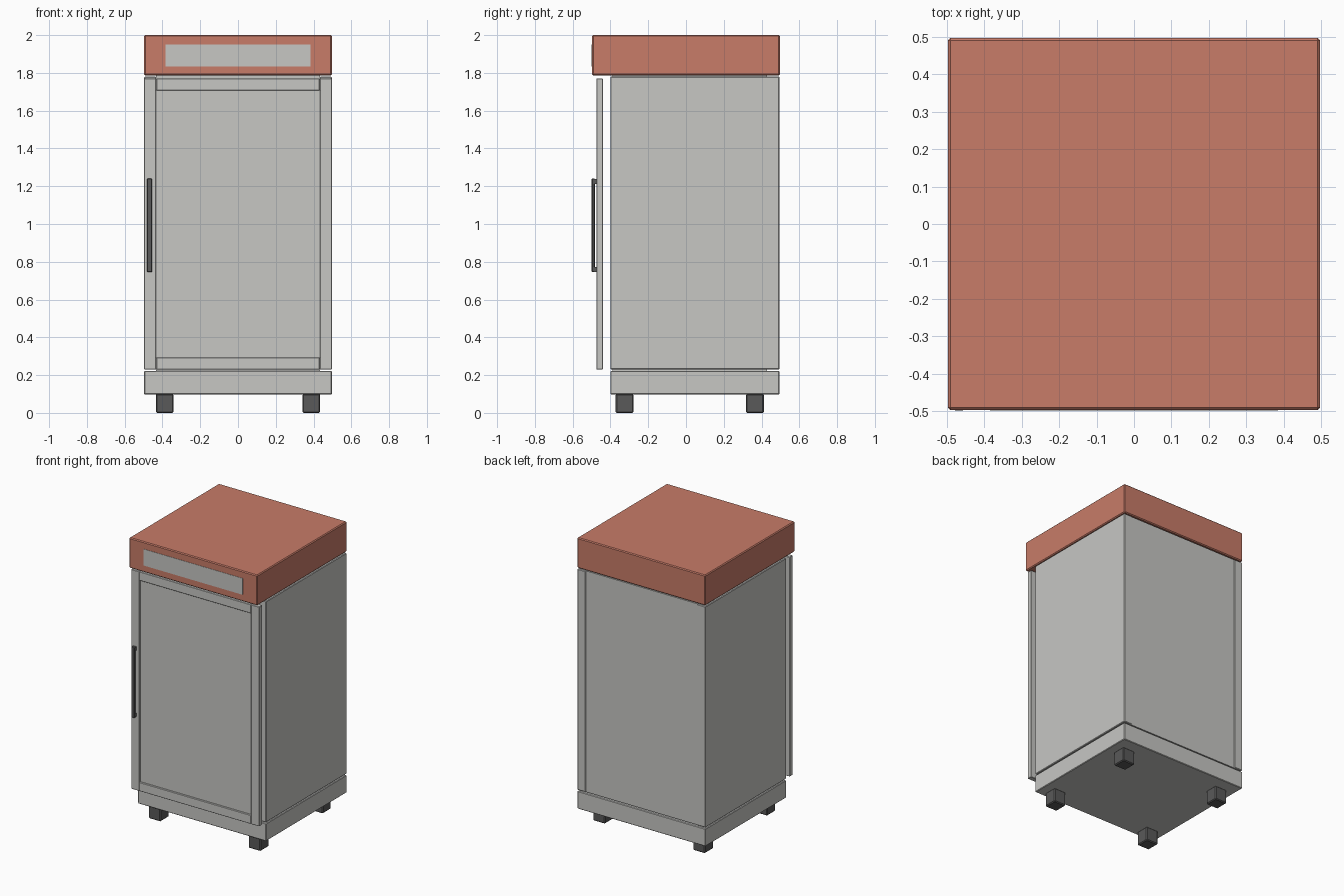
import bpy

cube = bpy.data.objects.get("Cube")
if cube:
    bpy.data.objects.remove(cube, do_unlink=True)


def material(name, rgb):
    mat = bpy.data.materials.new(name)
    mat.use_nodes = True
    mat.diffuse_color = (*rgb, 1)
    mat.node_tree.nodes["Principled BSDF"].inputs["Base Color"].default_value = (*rgb, 1)
    return mat


GREY = material("light grey", (0.57, 0.57, 0.55))
RED = material("brick red", (0.58, 0.2, 0.14))
DARK = material("dark grey", (0.1, 0.1, 0.1))


def box(name, x, y, z, mat, bevel=0.004):
    """Box between the given (min, max) pairs, with a small chamfer."""
    spans = (x, y, z)
    bpy.ops.mesh.primitive_cube_add(size=1, location=[(a + b) / 2 for a, b in spans])
    ob = bpy.context.object
    ob.name = name
    for v in ob.data.vertices:
        for i, (a, b) in enumerate(spans):
            v.co[i] *= b - a
    ob.data.materials.append(mat)
    if bevel:
        mod = ob.modifiers.new("chamfer", 'BEVEL')
        mod.width = bevel
        mod.segments = 1
    return ob


W = 0.497           # half width
INNER = 0.433       # half width between side walls and door stiles
FRONT, BACK = -0.4, 0.495
BOTTOM, TOP = 0.23, 1.78

# Plinth and top housing
box("plinth", (-W, W), (FRONT, BACK), (0.098, 0.222), GREY)
box("top_housing", (-W, W), (-W, W), (1.787, 2.0), RED, 0.006)
box("sign_panel", (-0.385, 0.385), (-W - 0.002, -W + 0.002), (1.835, 1.95), GREY, 0)

# Cabinet shell
for side, s in (("left", 1), ("right", -1)):
    box(side + "_wall", sorted((s * INNER, s * W)), (FRONT, BACK), (BOTTOM, TOP), GREY)
box("back_wall", (-INNER, INNER), (BACK - 0.065, BACK - 0.006), (BOTTOM, TOP), GREY, 0)
box("cabinet_floor", (-INNER, INNER), (FRONT + 0.01, BACK - 0.065), (0.218, 0.25), GREY, 0)
box("cabinet_ceiling", (-INNER, INNER), (FRONT + 0.01, BACK - 0.065), (1.75, 1.79), GREY, 0)

# Door with stiles, rails and a slightly recessed panel
DOOR = (-0.475, -0.44)
D_LOW, D_HIGH, RAIL = 0.23, 1.77, 0.063
for side, s in (("left", 1), ("right", -1)):
    box(side + "_door_stile", sorted((s * INNER, s * W)), DOOR, (D_LOW, D_HIGH), GREY, 0.003)
box("bottom_door_rail", (-INNER, INNER), DOOR, (D_LOW, D_LOW + RAIL), GREY, 0.003)
box("top_door_rail", (-INNER, INNER), DOOR, (D_HIGH - RAIL, D_HIGH), GREY, 0.003)
box("door_panel", (-INNER, INNER), (-0.464, -0.45),
    (D_LOW + RAIL, D_HIGH - RAIL), GREY, 0)

# Door handle
HX = (-0.481, -0.455)
box("handle_bar", HX, (-0.499, -0.483), (0.745, 1.24), DARK, 0.003)
for end, z in (("lower", 0.747), ("upper", 1.213)):
    box(end + "_handle_mount", HX, (-0.486, -0.473), (z, z + 0.025), DARK, 0)

# Feet
for depth, y in (("front", -0.325), ("back", 0.365)):
    for side, x in (("left", 0.388), ("right", -0.388)):
        box(f"{depth}_{side}_foot", (x - 0.047, x + 0.047),
            (y - 0.047, y + 0.047), (0, 0.1), DARK, 0.006)
